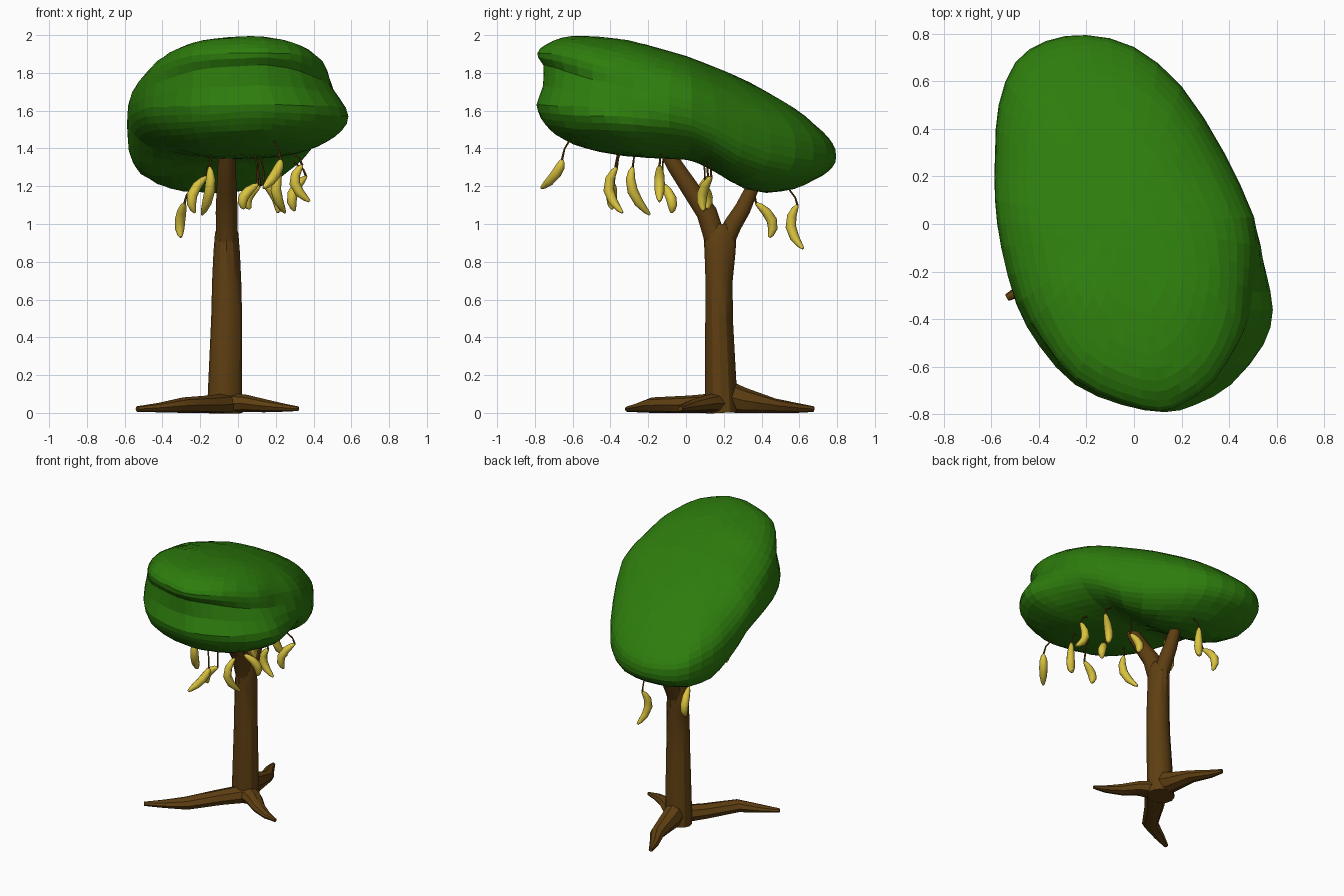
import bpy, bmesh, math, random
from mathutils import Vector

if "Cube" in bpy.data.objects:
    bpy.data.objects.remove(bpy.data.objects["Cube"])

random.seed(4)


def material(name, rgb):
    m = bpy.data.materials.new(name)
    m.diffuse_color = (*rgb, 1)
    m.use_nodes = True
    m.node_tree.nodes["Principled BSDF"].inputs["Base Color"].default_value = m.diffuse_color
    return m


GREEN = material("leaf_green", (0.027, 0.205, 0.004))
BROWN = material("bark_brown", (0.115, 0.05, 0.006))
YELLOW = material("fruit_yellow", (0.70, 0.55, 0.05))


def loft(name, rings, mat, smooth=None):
    """Skin a list of equal rings and cap both ends."""
    bm = bmesh.new()
    rows = [[bm.verts.new(p) for p in r] for r in rings]
    n = len(rows[0])
    for a, b in zip(rows, rows[1:]):
        for i in range(n):
            j = (i + 1) % n
            bm.faces.new((a[i], a[j], b[j], b[i]))
    bm.faces.new(rows[0][::-1])
    bm.faces.new(rows[-1])
    bmesh.ops.triangulate(bm, faces=[f for f in bm.faces if len(f.verts) > 4])
    bmesh.ops.recalc_face_normals(bm, faces=bm.faces)
    me = bpy.data.meshes.new(name)
    bm.to_mesh(me)
    bm.free()
    ob = bpy.data.objects.new(name, me)
    bpy.context.collection.objects.link(ob)
    me.materials.append(mat)
    if smooth:
        bpy.ops.object.select_all(action='DESELECT')
        ob.select_set(True)
        bpy.context.view_layer.objects.active = ob
        bpy.ops.object.shade_smooth_by_angle(angle=math.radians(smooth))
    return ob


def tube(name, path, mat, sides=8, floor=None, smooth=None):
    """Tapered tube; path holds (x, y, z, side radius, other radius)."""
    pts = [Vector(p[:3]) for p in path]
    upright = abs((pts[-1] - pts[0]).normalized().z) > 0.5
    ref = Vector((0, 1, 0)) if upright else Vector((0, 0, 1))
    rings = []
    for k, p in enumerate(path):
        d = (pts[min(k + 1, len(pts) - 1)] - pts[max(k - 1, 0)]).normalized()
        u = d.cross(ref).normalized()
        v = u.cross(d)
        ring = []
        for i in range(sides):
            a = 2 * math.pi * i / sides
            q = pts[k] + u * math.cos(a) * p[3] + v * math.sin(a) * p[4]
            if floor is not None:
                q.z = max(q.z, floor)
            ring.append(q)
        rings.append(ring)
    return loft(name, rings, mat, smooth)


def interp(table, x):
    for (x0, v0), (x1, v1) in zip(table, table[1:]):
        if x <= x1:
            return v0 + (v1 - v0) * (max(x, x0) - x0) / (x1 - x0)
    return table[-1][1]


# Canopy: plan outline, swept between an upper and a lower surface
OUT = [(-.57, .5), (-.5, .68), (-.37, .77), (-.2, .795), (0, .745), (.2, .58),
       (.38, .3), (.505, .03), (.58, -.2), (.612, -.37), (.56, -.52), (.42, -.68),
       (.26, -.765), (.13, -.795), (-.05, -.765), (-.25, -.68), (-.4, -.52),
       (-.5, -.34), (-.56, -.1), (-.585, .1), (-.585, .3)]
TOP = [(-.8, 2.0), (-.7, 2.015), (-.6, 2.015), (-.3, 1.975), (0, 1.89), (.3, 1.775),
       (.6, 1.645), (.8, 1.52)]
LOW = [(-.8, 1.48), (-.7, 1.43), (-.55, 1.39), (-.3, 1.355), (0, 1.34), (.1, 1.315),
       (.2, 1.245), (.3, 1.18), (.45, 1.14), (.6, 1.145), (.8, 1.2)]

outline = []
for i in range(len(OUT)):
    p0, p1, p2, p3 = (Vector(OUT[(i + k) % len(OUT)]) for k in (-1, 0, 1, 2))
    outline += [p1, (9 * (p1 + p2) - p0 - p3) / 16]

rings = []
STEPS = 25
for k in range(STEPS):
    phi = math.radians(-87 + 174 * k / (STEPS - 1))
    ring = []
    for p in outline:
        front = max(0, -p.y / .8)
        back = max(0, p.y / .8)
        n = 2.3 + 2.2 * front ** 3 + .5 * back ** 2
        s = math.cos(phi) ** (2 / n)
        t = .5 + .5 * math.copysign(abs(math.sin(phi)) ** (2 / n), phi)
        s -= .09 * front ** 1.5 * math.exp(-((t - .6) / .13) ** 2)
        s += .03 * front ** 2 * math.exp(-((t - .86) / .12) ** 2)
        x, y = -.02 + s * (p.x + .02), s * p.y
        # upper lobe is narrower at the front right
        if x > 0 and y < 0:
            x *= 1 - .17 * min(1, max(0, (t - .3) / .3)) * min(1, -y / .3)
        z = interp(LOW, y) * (1 - t) + interp(TOP, y) * t
        ring.append((x, y, z + random.uniform(-.003, .003) * s))
    rings.append(ring)
loft("canopy", rings, GREEN)

# Trunk and the two branches of the fork
tube("trunk", [(-.07, .19, 0, .095, .085), (-.07, .185, .1, .09, .085),
               (-.06, .175, .5, .082, .073), (-.06, .175, .7, .077, .072),
               (-.06, .18, .85, .07, .082), (-.06, .18, .95, .062, .088),
               (-.06, .18, 1.0, .045, .06)], BROWN, 12, smooth=30)
tube("front_branch", [(-.06, .16, .9, .055, .06), (-.06, .11, 1.06, .058, .058),
                      (-.06, .02, 1.19, .053, .05), (-.06, -.06, 1.31, .047, .045),
                      (-.06, -.11, 1.40, .042, .04)], BROWN, 10, smooth=40)
tube("back_branch", [(-.06, .2, .9, .05, .055), (-.06, .25, 1.0, .05, .05),
                     (-.06, .3, 1.08, .045, .045), (-.06, .36, 1.21, .035, .035)],
     BROWN, 10, smooth=40)

# Roots
ROOTS = {
    "left_root": [(-.05, .16, .045, .075, .06), (-.16, .02, .042, .065, .05),
                  (-.29, -.18, .04, .054, .042), (-.42, -.25, .028, .038, .025),
                  (-.535, -.31, .02, .015, .015)],
    "back_root": [(-.07, .2, .09, .07, .09), (-.08, .3, .065, .065, .07),
                  (-.10, .47, .038, .05, .038), (-.16, .59, .026, .032, .026),
                  (-.19, .675, .02, .014, .015)],
    "right_root": [(-.06, .17, .05, .075, .06), (.05, .11, .05, .06, .045),
                   (.14, .04, .038, .045, .035), (.24, -.01, .028, .03, .022),
                   (.32, -.03, .022, .012, .012)],
}
for name, path in ROOTS.items():
    tube(name, path, BROWN, 8, floor=0, smooth=30)

# Hanging fruit: x, y, bottom z, top z, lean x, lean y (top to tip), bulge
FRUIT = [(.19, -.70, 1.19, 1.34, -.09, -.11, -.03), (.22, -.38, 1.06, 1.30, .02, .03, -.07),
         (.05, -.39, 1.08, 1.21, -.07, -.01, .04), (-.16, -.26, 1.05, 1.30, -.04, .09, -.05),
         (.33, -.14, 1.12, 1.31, .04, -.0, -.06), (.19, -.09, 1.06, 1.21, .07, .05, .04),
         (.31, .10, 1.07, 1.25, -.06, -.04, .05), (.07, .11, 1.08, 1.20, -.05, .01, .04),
         (-.22, .09, 1.06, 1.25, -.06, -.03, .05), (-.30, .43, .93, 1.11, -.02, .07, .05),
         (-.07, .58, .87, 1.10, .02, .03, -.06)]
for i, (x, y, zb, zt, lx, ly, bulge) in enumerate(FRUIT):
    lean = Vector((lx, ly, 0))
    side = lean.normalized() * bulge
    path = []
    for f, r in ((0, .008), (.08, .017), (.25, .025), (.5, .028), (.75, .025), (.92, .016), (1, .007)):
        q = Vector((x, y, zt + (zb - zt) * f)) + lean * (f - .5) + side * (4 * f * (1 - f) - .5)
        path.append((*q, r, r))
    tube(f"fruit_{i + 1}", path, YELLOW, 8, smooth=50)
    # thin stalk, bending inward up into the canopy
    a = Vector(path[0][:3])
    h = max(interp(LOW, a.y) + .035 - a.z, .06)
    b = a + Vector((-.04 * a.x, -.02 * a.y, h * .5))
    c = a + Vector((-.18 * a.x, -.07 * a.y, h))
    tube(f"stalk_{i + 1}", [(*a, .007, .007), (*b, .005, .005), (*c, .005, .005)], BROWN, 6)
